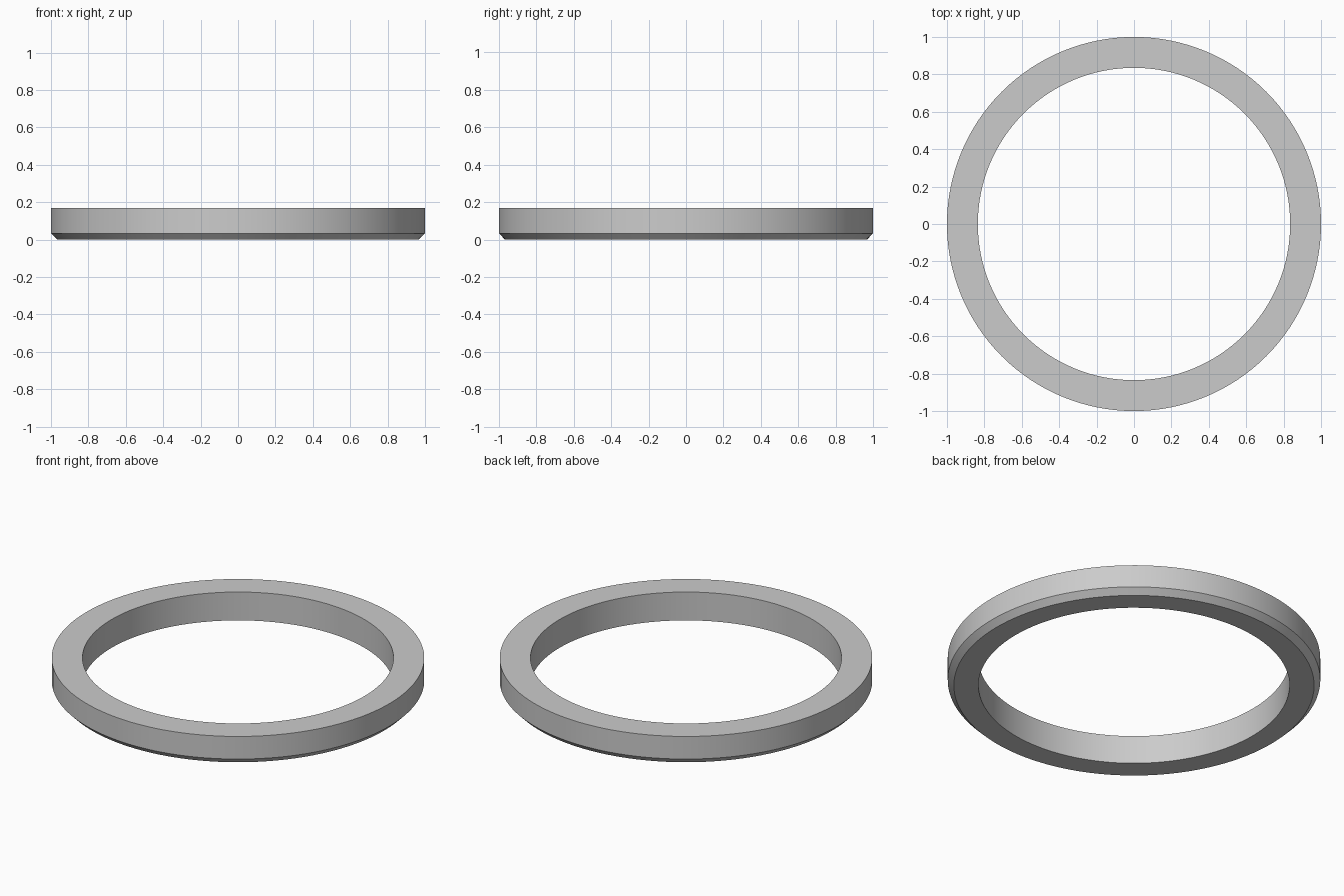
import bpy, bmesh, math

if "Cube" in bpy.data.objects:
    bpy.data.objects.remove(bpy.data.objects["Cube"])

SEGMENTS = 128
# Ring cross-section (radius, height): chamfered lower outer edge
PROFILE = [(0.835, 0.0), (0.967, 0.0), (1.0, 0.034), (1.0, 0.168), (0.835, 0.168)]


def lathe(name, profile, segments):
    bm = bmesh.new()
    rings = []
    for i in range(segments):
        a = 2 * math.pi * i / segments
        rings.append([bm.verts.new((r * math.cos(a), r * math.sin(a), z)) for r, z in profile])
    n = len(profile)
    for i in range(segments):
        cur, nxt = rings[i], rings[(i + 1) % segments]
        for j in range(n):
            k = (j + 1) % n
            bm.faces.new((cur[j], nxt[j], nxt[k], cur[k]))
    bmesh.ops.recalc_face_normals(bm, faces=bm.faces[:])
    mesh = bpy.data.meshes.new(name)
    bm.to_mesh(mesh)
    bm.free()
    obj = bpy.data.objects.new(name, mesh)
    bpy.context.collection.objects.link(obj)
    return obj


# Flat ring, smooth around, with crisp edges
ring = lathe("chamfered_ring", PROFILE, SEGMENTS)
bpy.context.view_layer.objects.active = ring
ring.select_set(True)
bpy.ops.object.shade_smooth_by_angle(angle=math.radians(30))
